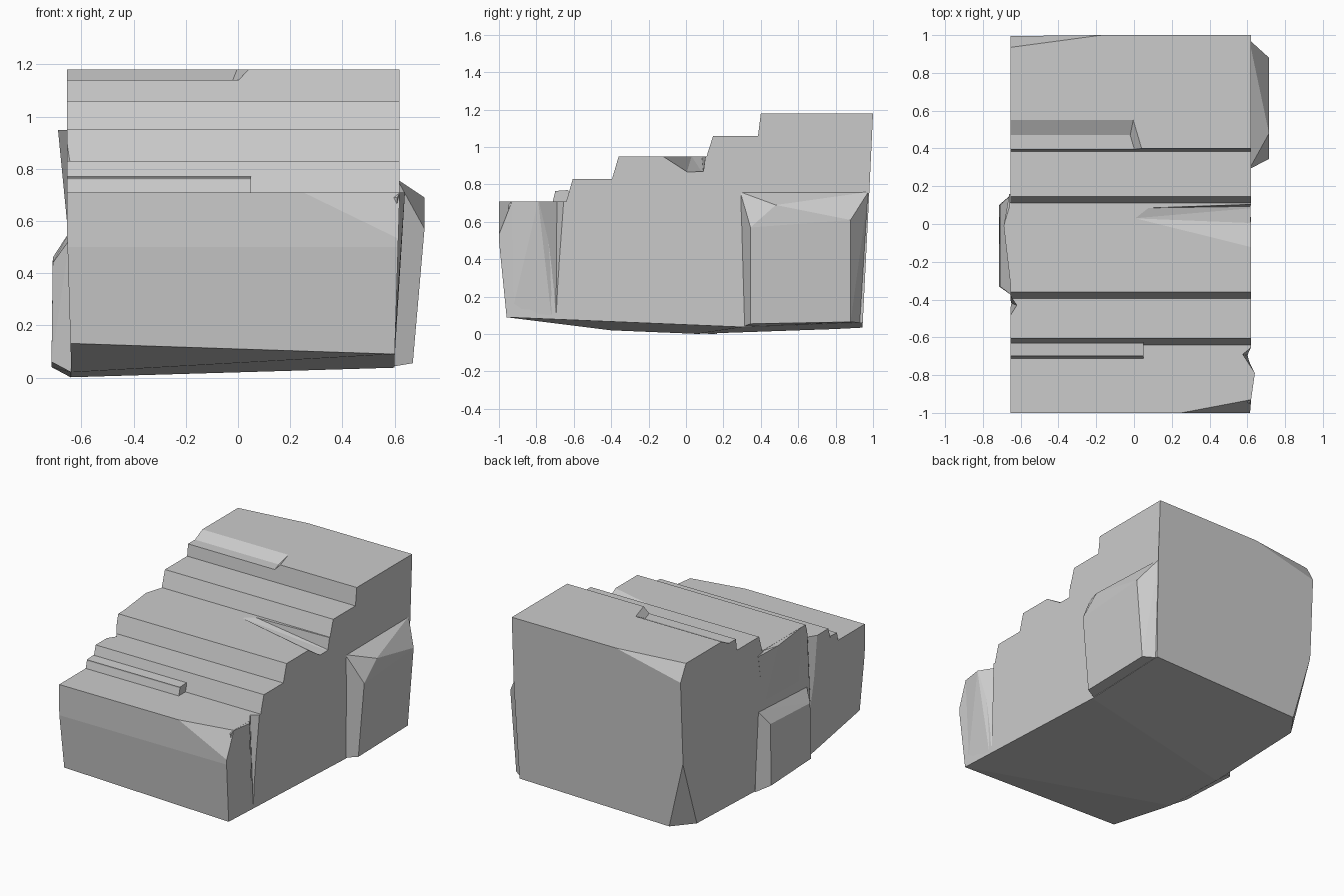
import bpy, bmesh
from mathutils import Vector


def finish(name, bm):
    bmesh.ops.recalc_face_normals(bm, faces=bm.faces)
    mesh = bpy.data.meshes.new(name)
    bm.to_mesh(mesh)
    bm.free()
    ob = bpy.data.objects.new(name, mesh)
    bpy.context.collection.objects.link(ob)
    return ob


def hull(name, pts):
    bm = bmesh.new()
    for p in pts:
        bm.verts.new(p)
    bmesh.ops.convex_hull(bm, input=bm.verts)
    loose = [v for v in bm.verts if not v.link_faces]
    bmesh.ops.delete(bm, geom=loose, context='VERTS')
    bmesh.ops.dissolve_limit(bm, angle_limit=0.02, verts=bm.verts, edges=bm.edges)
    return finish(name, bm)


def prism(bm, profile, x0, x1):
    a = [bm.verts.new((x0, y, z)) for y, z in profile]
    b = [bm.verts.new((x1, y, z)) for y, z in profile]
    n = len(profile)
    bm.faces.new(a)
    bm.faces.new(b[::-1])
    for i in range(n):
        j = (i + 1) % n
        bm.faces.new((a[i], b[i], b[j], a[j]))


def chip(bm, p, q, r):
    # Slice off the material on the far side of the plane from the block's middle
    p, q, r = Vector(p), Vector(q), Vector(r)
    n = (q - p).cross(r - p).normalized()
    if n.dot(Vector((0, 0, 0.45)) - p) > 0:
        n = -n
    geom = bm.verts[:] + bm.edges[:] + bm.faces[:]
    bmesh.ops.bisect_plane(bm, geom=geom, dist=1e-5, plane_co=p, plane_no=n, clear_outer=True)
    bmesh.ops.holes_fill(bm, edges=[e for e in bm.edges if e.is_boundary], sides=0)


def carve(ob, pts):
    cutter = hull("carving_cutter", pts)
    cutter.hide_render = True
    mod = ob.modifiers.new("carve", 'BOOLEAN')
    mod.operation, mod.solver, mod.object = 'DIFFERENCE', 'EXACT', cutter
    bpy.context.view_layer.objects.active = ob
    bpy.ops.object.modifier_apply(modifier=mod.name)
    bpy.data.objects.remove(cutter)


# Main stepped block
steps = [(-1, 0.5), (-1, 0.71), (-0.64, 0.71), (-0.605, 0.83), (-0.395, 0.83),
         (-0.36, 0.95), (0.11, 0.95), (0.145, 1.06), (0.385, 1.06), (0.40, 1.18),
         (1, 1.18), (0.98, 0.76), (0.937, -0.1), (-0.94, -0.1)]
bm = bmesh.new()
prism(bm, steps, -0.655, 0.62)

# Tilted sides, faceted underside and broken corners
L, R = -0.64, 0.60
for plane in (
    ((0.62, 0, 0.71), (0.62, 1, 0.71), (R, 0, 0.06)),
    ((-0.655, 0, 0.55), (-0.655, 1, 0.55), (L, 0, 0.06)),
    ((L, -0.96, 0.13), (R, -0.96, 0.09), (L, -0.4, 0.02)),
    ((R, -0.96, 0.09), (0.58, 0.3, 0.037), (L, -0.4, 0.02)),
    ((0.58, 0.3, 0.037), (L, 0.17, 0.005), (R, 0.945, 0.06)),
    ((0.25, -1, 0.71), (0.62, -0.93, 0.71), (0.62, -1, 0.53)),
    ((-0.655, 0.935, 1.18), (-0.17, 1, 1.18), (-0.655, 0.994, 1.07)),
    ((-0.655, 0.965, 0.5), (-0.54, 0.945, 0.06), (-0.645, 0.8, 0.06)),
):
    chip(bm, *plane)
block = finish("stepped_rock", bm)

# Long notch on the front of the top step
carve(block, [(x + dx, y, z) for x, s in ((-0.8, 0), (0.03, 1))
              for y, z, dx in ((0.30, 1.14, 0), (0.47, 1.14, -0.05 * s),
                               (0.57, 1.19, -0.03 * s), (0.30, 1.20, 0.06 * s))])
# Wedge gouge on the third step
carve(block, [(0, 0.03, 0.951), (0.07, 0.085, 0.951), (0.75, -0.17, 0.96), (0.75, 0.11, 0.96),
              (0.75, 0.0, 0.85), (0.75, 0.095, 0.85)])
# Split on the left side below the third step
carve(block, [(-0.67, -0.35, 0.96), (-0.8, -0.35, 0.96), (-0.62, -0.43, 0.84),
              (-0.67, -0.51, 0.84), (-0.8, -0.51, 0.84), (-0.65, -0.42, 0.35), (-0.8, -0.42, 0.35)])

# Small raised ledge on the lowest step
bm = bmesh.new()
prism(bm, [(-0.715, 0.70), (-0.70, 0.757), (-0.70, 0.765), (-0.63, 0.77), (-0.62, 0.70)], -0.655, 0.05)
finish("lower_ledge", bm)

# Bulge at the front right, then the crack that splits it from the side wall
bulge = hull("front_right_bulge", [
    (0.61, -0.95, 0.69), (0.62, -0.93, 0.709), (0.64, -0.79, 0.709), (0.59, -0.68, 0.709),
    (0.602, -0.72, 0.10), (0.60, -0.93, 0.12), (0.45, -0.85, 0.69), (0.45, -0.75, 0.3)])
for part in (block, bulge):
    carve(part, [(0.64, -0.79, 0.73), (0.575, -0.69, 0.73), (0.63, -0.645, 0.73),
                 (0.75, -0.79, 0.73), (0.75, -0.645, 0.73), (0.602, -0.695, 0.08), (0.75, -0.695, 0.08)])

# Boulder against the right side at the back
hull("right_boulder", [
    (0.61, 0.29, 0.76), (0.61, 0.975, 0.76), (0.715, 0.48, 0.69), (0.715, 0.345, 0.57),
    (0.715, 0.88, 0.61), (0.67, 0.88, 0.065), (0.67, 0.345, 0.055), (0.57, 0.30, 0.038),
    (0.58, 0.943, 0.06), (0.5, 0.4, 0.5), (0.5, 0.9, 0.5)])

# Lower boulder and overhanging wedge on the left side
hull("left_boulder", [
    (-0.645, -0.38, 0.53), (-0.645, 0.16, 0.56), (-0.71, -0.33, 0.44), (-0.71, 0.10, 0.46),
    (-0.715, -0.33, 0.06), (-0.715, 0.10, 0.04), (-0.64, -0.38, 0.02), (-0.64, 0.165, 0.0),
    (-0.5, -0.3, 0.3), (-0.5, 0.1, 0.3)])
hull("left_overhang", [
    (-0.65, -0.355, 0.949), (-0.69, -0.01, 0.949), (-0.66, 0.09, 0.949), (-0.60, 0.10, 0.949),
    (-0.65, -0.32, 0.54), (-0.65, 0.09, 0.55), (-0.66, 0.16, 0.93), (-0.5, -0.1, 0.8)])
